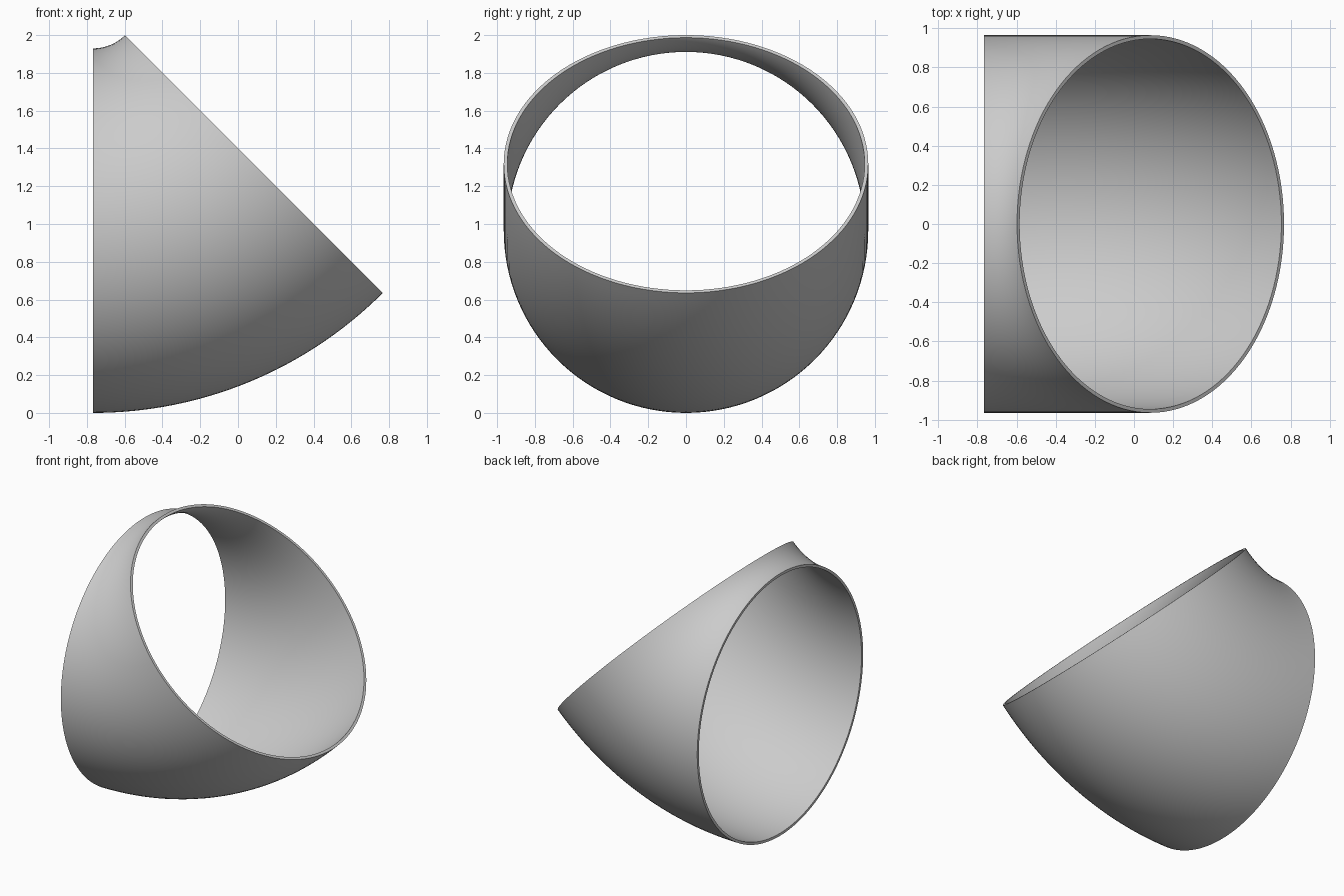
import bpy
import bmesh
from math import sin, cos, pi, radians

if "Cube" in bpy.data.objects:
    bpy.data.objects.remove(bpy.data.objects["Cube"], do_unlink=True)

# Pipe elbow dimensions
BEND_RADIUS = 1.204
OUTER = 0.965
INNER = OUTER - 0.019
SWEEP = radians(45)
AROUND, STEPS = 128, 32
PIVOT_Z = BEND_RADIUS + OUTER
PIVOT_X = -PIVOT_Z * sin(SWEEP) / 2


def bend_point(radius, around, sweep):
    """Point on the pipe wall, swept about the bend pivot."""
    reach = BEND_RADIUS - radius * cos(around)
    return (PIVOT_X + reach * sin(sweep),
            radius * sin(around),
            PIVOT_Z - reach * cos(sweep))


# Each strip runs along the outer wall, then back along the inner wall
sweeps = [SWEEP * i / STEPS for i in range(STEPS + 1)]
path = [(OUTER, s) for s in sweeps] + [(INNER, s) for s in reversed(sweeps)]

bm = bmesh.new()
strips = [[bm.verts.new(bend_point(r, 2 * pi * k / AROUND, s)) for r, s in path]
          for k in range(AROUND)]
for k in range(AROUND):
    a, b = strips[k - 1], strips[k]
    for j in range(len(path)):
        bm.faces.new((a[j - 1], a[j], b[j], b[j - 1]))
bmesh.ops.recalc_face_normals(bm, faces=bm.faces)

mesh = bpy.data.meshes.new("pipe_elbow")
bm.to_mesh(mesh)
bm.free()
elbow = bpy.data.objects.new("pipe_elbow", mesh)
bpy.context.collection.objects.link(elbow)

# Plain grey finish
grey = bpy.data.materials.new("light_grey")
grey.use_nodes = True
colour = (0.6, 0.6, 0.6, 1)
grey.diffuse_color = colour
grey.node_tree.nodes["Principled BSDF"].inputs["Base Color"].default_value = colour
mesh.materials.append(grey)

# Smooth walls with crisp rims
bpy.ops.object.select_all(action="DESELECT")
elbow.select_set(True)
bpy.context.view_layer.objects.active = elbow
bpy.ops.object.shade_smooth_by_angle(angle=radians(30))
